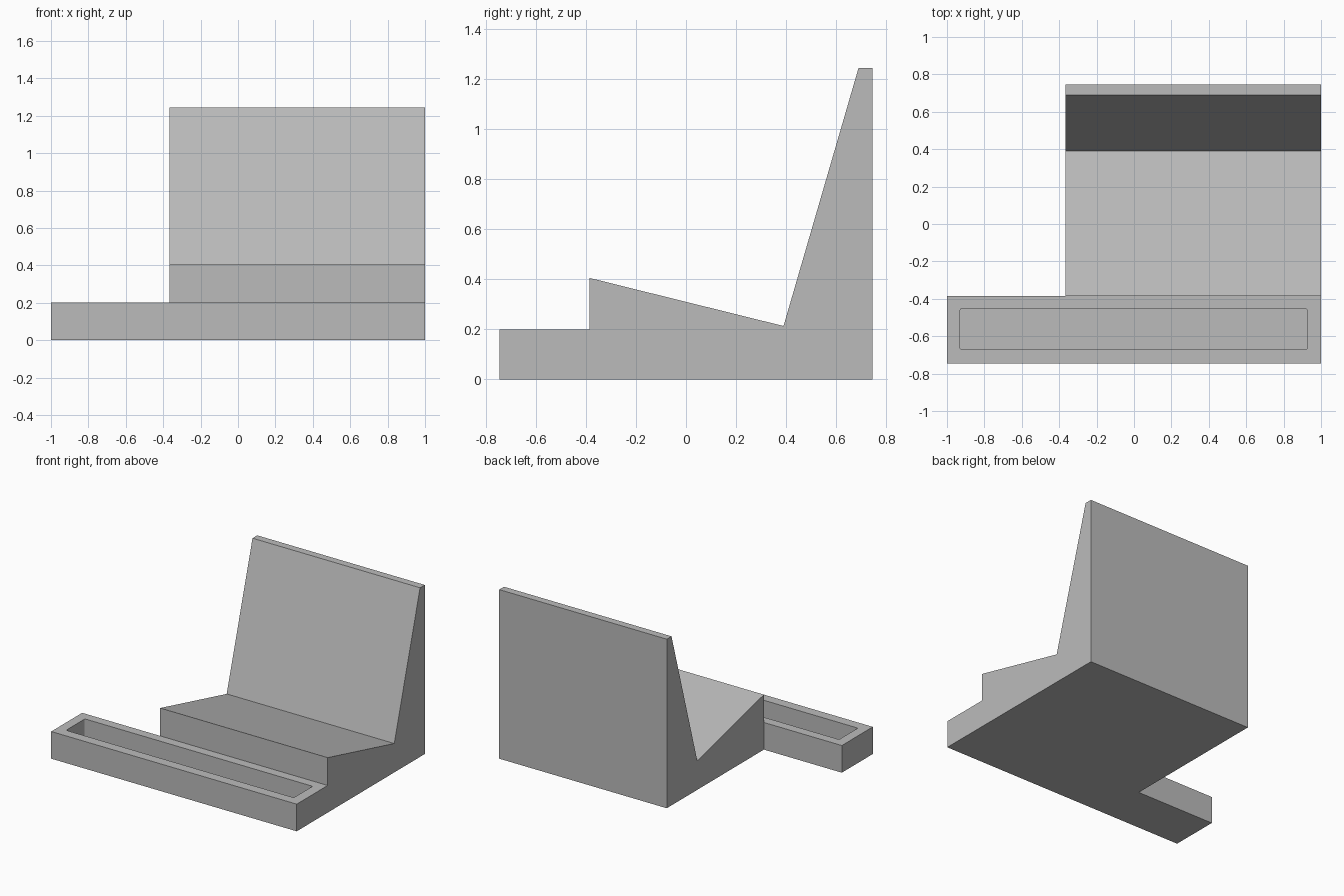
import bpy
import bmesh
from mathutils import Vector

cube = bpy.data.objects.get("Cube")
if cube:
    bpy.data.objects.remove(cube, do_unlink=True)

grey = bpy.data.materials.new("plain_grey")
grey.use_nodes = True
grey.diffuse_color = (0.5, 0.5, 0.5, 1)
grey.node_tree.nodes["Principled BSDF"].inputs["Base Color"].default_value = grey.diffuse_color


def prism(name, outline, offset, bevel=0):
    """Extrude a closed outline along an offset, optionally rounding the long edges."""
    bm = bmesh.new()
    face = bm.faces.new([bm.verts.new(p) for p in outline])
    moved = bmesh.ops.extrude_face_region(bm, geom=[face], use_keep_orig=True)["geom"]
    bmesh.ops.translate(bm, vec=offset,
                        verts=[v for v in moved if isinstance(v, bmesh.types.BMVert)])
    bmesh.ops.recalc_face_normals(bm, faces=bm.faces)
    if bevel:
        direction = Vector(offset).normalized()
        long_edges = [e for e in bm.edges
                      if abs((e.verts[1].co - e.verts[0].co).normalized().dot(direction)) > 0.99]
        bmesh.ops.bevel(bm, geom=long_edges, offset=bevel, segments=3, profile=0.5,
                        affect='EDGES')
    mesh = bpy.data.meshes.new(name)
    bm.to_mesh(mesh)
    bm.free()
    mesh.materials.append(grey)
    obj = bpy.data.objects.new(name, mesh)
    bpy.context.collection.objects.link(obj)
    return obj


def rectangle(x0, x1, y0, y1, z):
    return [(x0, y0, z), (x1, y0, z), (x1, y1, z), (x0, y1, z)]


def combine(target, tool, operation):
    """Apply a boolean and discard the tool."""
    mod = target.modifiers.new(operation.title(), 'BOOLEAN')
    mod.operation = operation
    mod.solver = 'EXACT'
    mod.object = tool
    bpy.context.view_layer.objects.active = target
    bpy.ops.object.modifier_apply(modifier=mod.name)
    bpy.data.objects.remove(tool, do_unlink=True)


# Wedge seat and tapered backrest, as one side profile (y, z)
LEFT, RIGHT, STEP, BACK = -0.365, 1.0, -0.385, 0.745
profile = [(STEP, 0), (BACK, 0), (BACK, 1.245), (0.69, 1.245), (0.39, 0.213), (STEP, 0.405)]
stand = prism("desk_stand", [(LEFT, y, z) for y, z in profile], (RIGHT - LEFT, 0, 0))

# Long front tray with a rounded-corner pocket
tray = prism("tray", rectangle(-1, RIGHT, -BACK, STEP, 0), (0, 0, 0.2))
pocket = prism("pocket", rectangle(-0.93, 0.925, -0.672, -0.453, 0.06), (0, 0, 0.3), 0.01)
combine(tray, pocket, 'DIFFERENCE')
combine(stand, tray, 'UNION')
